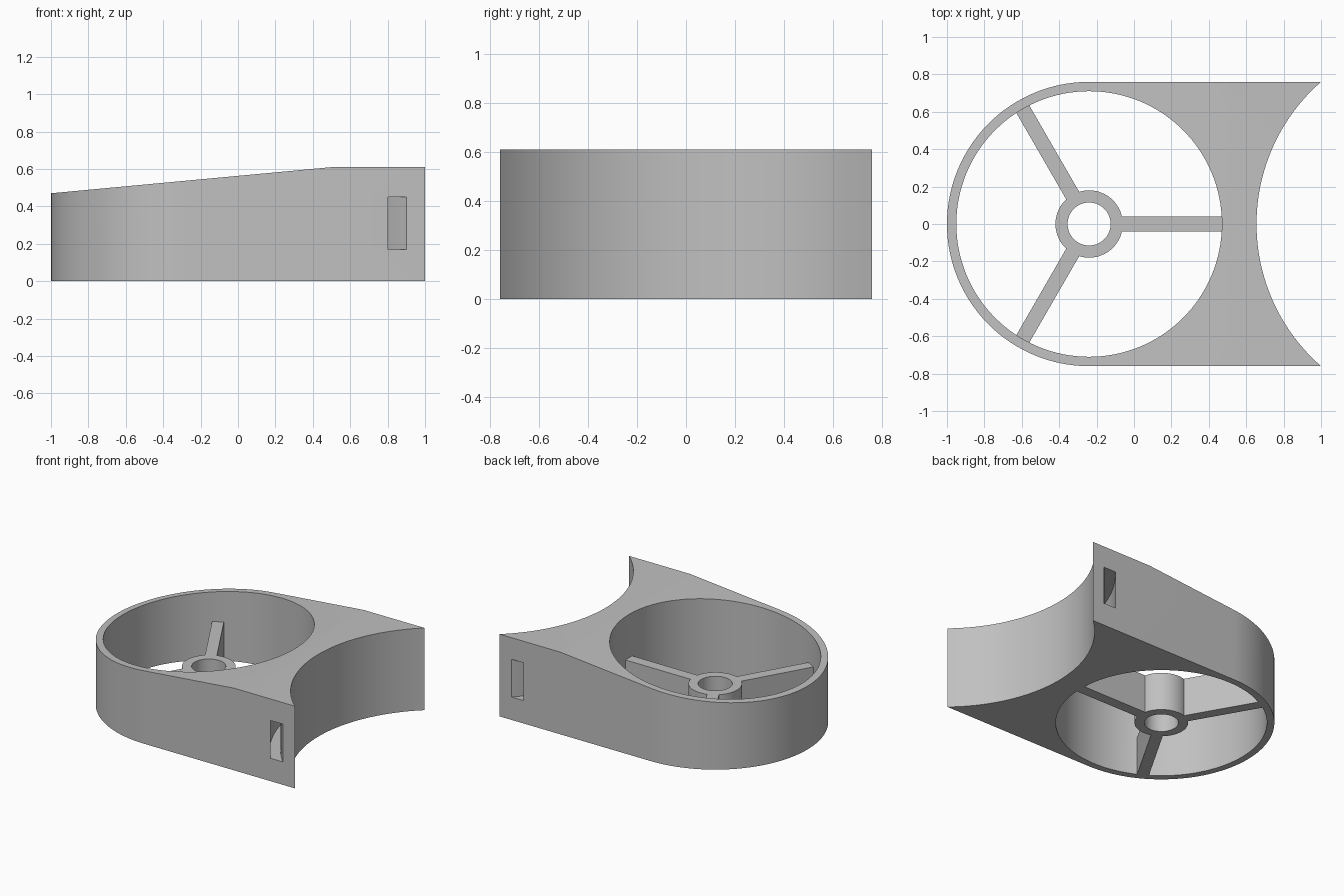
import bpy, bmesh, math
from mathutils import Matrix

default = bpy.data.objects.get("Cube")
if default:
    bpy.data.objects.remove(default, do_unlink=True)

grey = bpy.data.materials.new("plain grey")
grey.use_nodes = True
COLOUR = (0.53, 0.53, 0.53, 1)
grey.diffuse_color = COLOUR
grey.node_tree.nodes["Principled BSDF"].inputs["Base Color"].default_value = COLOUR

RING_X = -0.24       # axis of the round housing
SADDLE_X = 1.665     # axis of the curved saddle
SADDLE_R = 1.01
HALF_WIDTH = 0.76
HEIGHT = 0.61
HUB_HEIGHT = 0.285


def arc(cx, radius, start, end, steps):
    """Points along an arc centred on the x axis, angles in degrees."""
    angles = [math.radians(start + (end - start) * i / steps) for i in range(steps + 1)]
    return [(cx + radius * math.cos(a), radius * math.sin(a)) for a in angles]


def prism(name, outline, low, high):
    """Extrude a flat outline from low to high along z."""
    bm = bmesh.new()
    face = bm.faces.new([bm.verts.new((x, y, low)) for x, y in outline])
    top = bmesh.ops.extrude_face_region(bm, geom=[face])["geom"]
    moved = [v for v in top if isinstance(v, bmesh.types.BMVert)]
    bmesh.ops.translate(bm, verts=moved, vec=(0, 0, high - low))
    bmesh.ops.recalc_face_normals(bm, faces=bm.faces)
    mesh = bpy.data.meshes.new(name)
    bm.to_mesh(mesh)
    bm.free()
    obj = bpy.data.objects.new(name, mesh)
    bpy.context.collection.objects.link(obj)
    mesh.materials.append(grey)
    return obj


def activate(obj):
    bpy.ops.object.select_all(action="DESELECT")
    obj.select_set(True)
    bpy.context.view_layer.objects.active = obj


def cut(obj, cutter):
    """Subtract the cutter and discard it."""
    mod = obj.modifiers.new("cut", "BOOLEAN")
    mod.operation = "DIFFERENCE"
    mod.solver = "EXACT"
    mod.object = cutter
    cutter.hide_render = True
    activate(obj)
    bpy.ops.object.modifier_apply(modifier=mod.name)
    bpy.data.objects.remove(cutter, do_unlink=True)


def circle(cx, radius, steps):
    return arc(cx, radius, 0, 360, steps)[:-1]


# Housing: rounded end, straight sides, concave saddle
spread = math.degrees(math.asin(HALF_WIDTH / SADDLE_R))
outline = arc(RING_X, HALF_WIDTH, 90, 270, 64)
outline += arc(SADDLE_X, SADDLE_R, 180 + spread, 180 - spread, 48)
housing = prism("housing", outline, 0, HEIGHT)

# Round opening
cut(housing, prism("opening_cutter", circle(RING_X, 0.71, 128), -0.1, 1))

# Curved strap channel running from side to side behind the saddle
channel = arc(SADDLE_X, 1.151, 130, 230, 48) + arc(SADDLE_X, 1.078, 230, 130, 48)
cut(housing, prism("channel_cutter", channel, 0.17, 0.45))

# Sloping top towards the rounded end
slope = prism("slope_cutter", [(-1.1, 0.461), (0.5, HEIGHT), (0.5, 0.9), (-1.1, 0.9)], -1, 1)
slope.data.transform(Matrix.Rotation(math.pi / 2, 4, "X"))
cut(housing, slope)

# Hub with its bore
hub = prism("hub", circle(RING_X, 0.18, 64), 0, HUB_HEIGHT)
cut(hub, prism("bore_cutter", circle(RING_X, 0.115, 64), -0.1, 1))

# Three spokes joining the hub to the housing
parts = [housing, hub]
for i in range(3):
    spoke = prism(f"spoke_{i + 1}", [(0.172, -0.04), (0.715, -0.04), (0.715, 0.04), (0.172, 0.04)],
                  0, HUB_HEIGHT)
    spoke.data.transform(Matrix.Translation((RING_X, 0, 0)) @ Matrix.Rotation(math.tau * i / 3, 4, "Z"))
    parts.append(spoke)

for part in parts:
    activate(part)
    bpy.ops.object.shade_smooth_by_angle(angle=math.radians(30))
